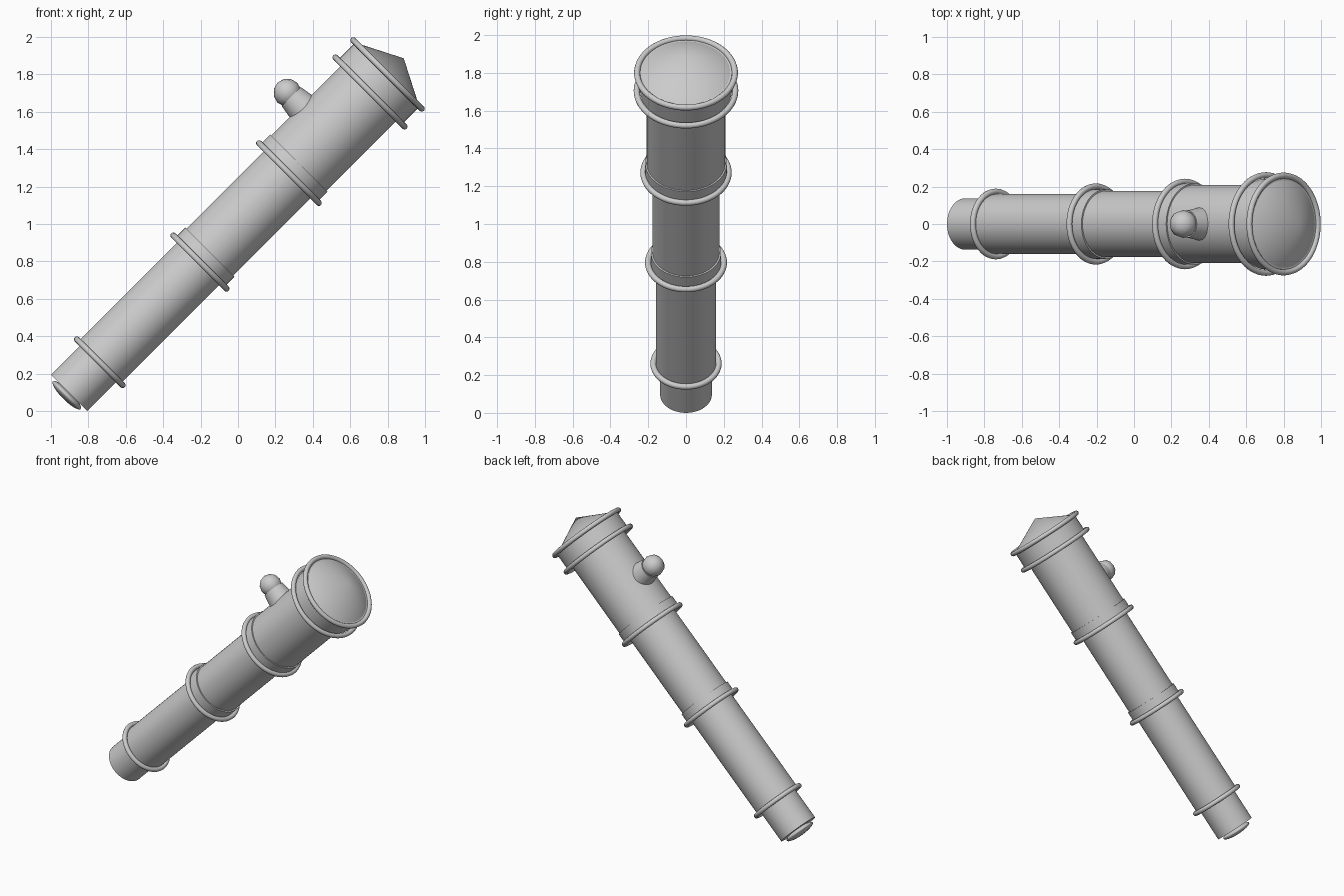
import bpy, bmesh, math
from mathutils import Matrix, Vector

if "Cube" in bpy.data.objects:
    bpy.data.objects.remove(bpy.data.objects["Cube"])

# Local frame: +z runs along the tube from eyepiece to front cone, tilted 45 degrees
BASE = Matrix.Translation((-0.903, 0, 0.097)) @ Matrix.Rotation(math.radians(45), 4, 'Y')

grey = bpy.data.materials.new("grey")
grey.diffuse_color = (0.6, 0.6, 0.6, 1)
grey.use_nodes = True
grey.node_tree.nodes["Principled BSDF"].inputs["Base Color"].default_value = grey.diffuse_color


def finish(obj, name, local, angle):
    obj.name = name
    obj.matrix_world = BASE @ local
    obj.data.materials.append(grey)
    bpy.ops.object.shade_smooth_by_angle(angle=math.radians(angle))
    return obj


def cone(name, r1, r2, z1, z2, turn=Matrix.Identity(4), angle=35):
    bpy.ops.mesh.primitive_cone_add(vertices=48, radius1=r1, radius2=r2, depth=z2 - z1)
    return finish(bpy.context.object, name, turn @ Matrix.Translation((0, 0, (z1 + z2) / 2)), angle)


def ring(name, outer, z, minor=0.016):
    bpy.ops.mesh.primitive_torus_add(major_segments=64, minor_segments=12,
                                     major_radius=outer - minor, minor_radius=minor)
    return finish(bpy.context.object, name, Matrix.Translation((0, 0, z)), 60)


def ball(name, r, scale, local, seg, rings):
    bpy.ops.mesh.primitive_uv_sphere_add(segments=seg, ring_count=rings, radius=r)
    obj = bpy.context.object
    obj.data.transform(Matrix.Diagonal((1, 1, scale, 1)))
    return finish(obj, name, local, 60)


# Tube sections, widening towards the front
for name, r, z1, z2 in [
    ("eyepiece", 0.137, 0.0, 0.25),
    ("rear_tube", 0.160, 0.232, 1.0),
    ("middle_collar", 0.186, 0.989, 1.065),
    ("middle_tube", 0.177, 1.0, 1.68),
    ("front_collar", 0.217, 1.662, 1.737),
    ("front_tube", 0.209, 1.68, 2.29),
    ("front_head", 0.243, 2.275, 2.41),
]:
    cone(name, r, r, z1, z2)

# Raised bands
for i, (outer, z) in enumerate([(0.189, 0.232), (0.217, 0.989), (0.242, 1.662),
                                (0.277, 2.275), (0.275, 2.408)]):
    ring(f"band_{i + 1}", outer, z)

# Pointed front and bulging rear lens
cone("front_cone", 0.238, 0.0, 2.408, 2.53)
ball("rear_lens", 0.105, 0.25, Matrix.Translation((0, 0, -0.018)), 32, 12)

# Focus knob standing on the upper side
side = Matrix.Translation((0, 0, 1.96)) @ Matrix.Rotation(math.radians(-90), 4, 'Y')
cone("knob_stem", 0.094, 0.072, 0.15, 0.28, side)
ball("knob_ball", 0.075, 1.0, side @ Matrix.Translation((0, 0, 0.31)), 12, 6)
